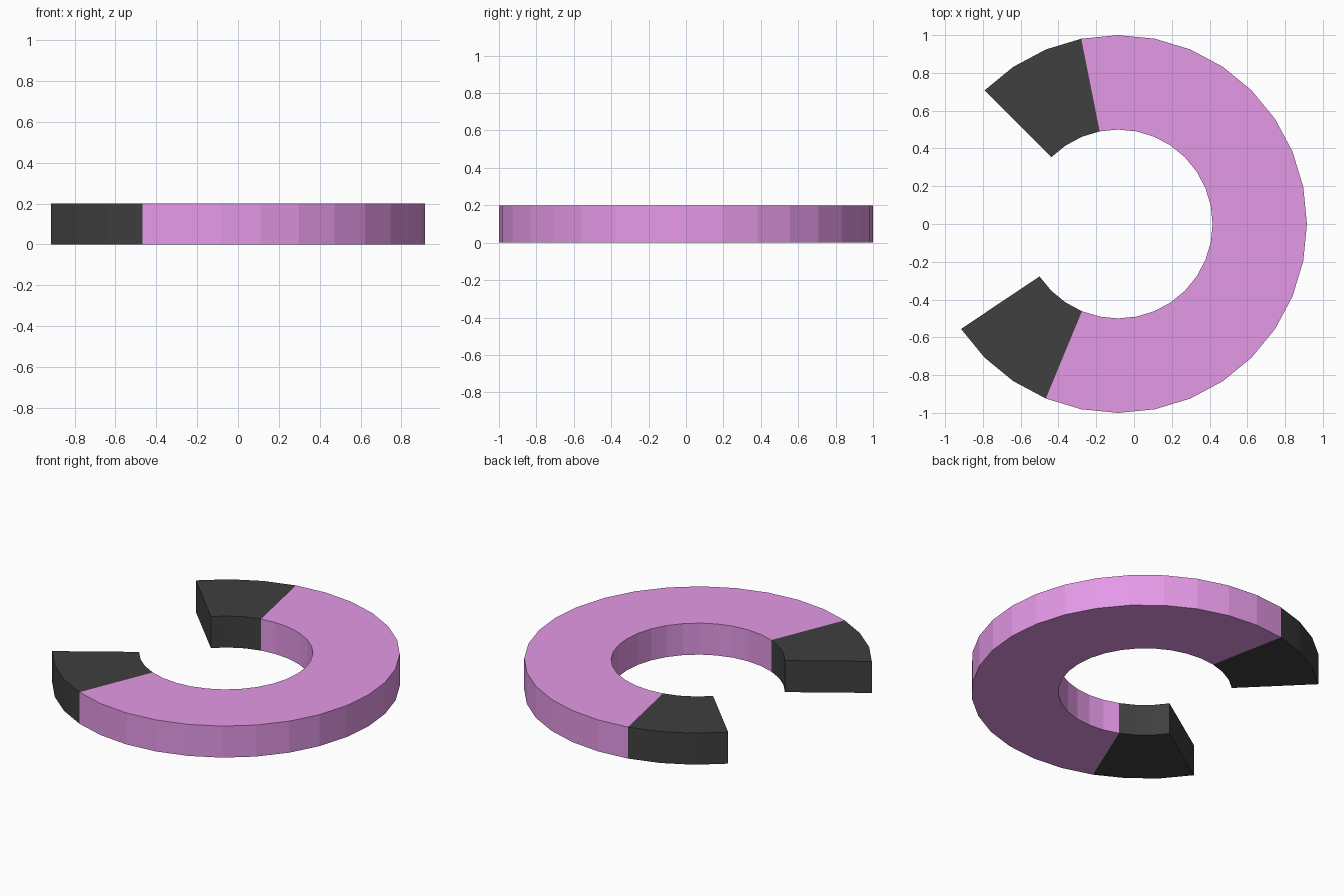
import bpy, bmesh
from math import cos, sin, tau

if "Cube" in bpy.data.objects:
    bpy.data.objects.remove(bpy.data.objects["Cube"])

SIDES = 32
OUTER, INNER, HEIGHT = 1.0, 0.5, 0.2
CENTER_X = -0.0843


def material(name, color):
    mat = bpy.data.materials.new(name)
    mat.diffuse_color = (*color, 1)
    mat.use_nodes = True
    mat.node_tree.nodes["Principled BSDF"].inputs["Base Color"].default_value = mat.diffuse_color
    return mat


def ring_section(name, first, last, mat, cap_first=False, cap_last=False):
    """Rectangular profile swept around the ring between two step numbers."""
    profile = [(INNER, 0), (OUTER, 0), (OUTER, HEIGHT), (INNER, HEIGHT)]
    bm = bmesh.new()
    loops = []
    for step in range(first, last + 1):
        a = tau * step / SIDES
        loops.append([bm.verts.new((CENTER_X + r * cos(a), r * sin(a), z))
                      for r, z in profile])
    for p, q in zip(loops, loops[1:]):
        for i in range(4):
            j = (i + 1) % 4
            bm.faces.new((p[i], p[j], q[j], q[i]))
    if cap_first:
        bm.faces.new(loops[0][::-1])
    if cap_last:
        bm.faces.new(loops[-1])
    # Sweep runs counter-clockwise, so flip the faces to point outward
    bm.normal_update()
    top = next(f for f in bm.faces
               if all(abs(v.co.z - HEIGHT) < 1e-5 for v in f.verts))
    if top.normal.z < 0:
        bmesh.ops.reverse_faces(bm, faces=bm.faces[:])
    bm.normal_update()
    # Make each end cap face away from its section
    for f in bm.faces:
        if cap_first and set(f.verts) == set(loops[0]):
            inward = loops[1][0].co - loops[0][0].co
        elif cap_last and set(f.verts) == set(loops[-1]):
            inward = loops[-2][0].co - loops[-1][0].co
        else:
            continue
        if f.normal.dot(inward) > 0:
            f.normal_flip()
    mesh = bpy.data.meshes.new(name)
    bm.to_mesh(mesh)
    bm.free()
    mesh.materials.append(mat)
    obj = bpy.data.objects.new(name, mesh)
    bpy.context.collection.objects.link(obj)
    return obj


purple = material("purple", (0.78, 0.32, 0.8))
black = material("black", (0.05, 0.05, 0.05))

# Curved body and the two dark tips
ring_section("curved_body", -10, 9, purple)
ring_section("upper_tip", 9, 12, black, cap_last=True)
ring_section("lower_tip", -13, -10, black, cap_first=True)
